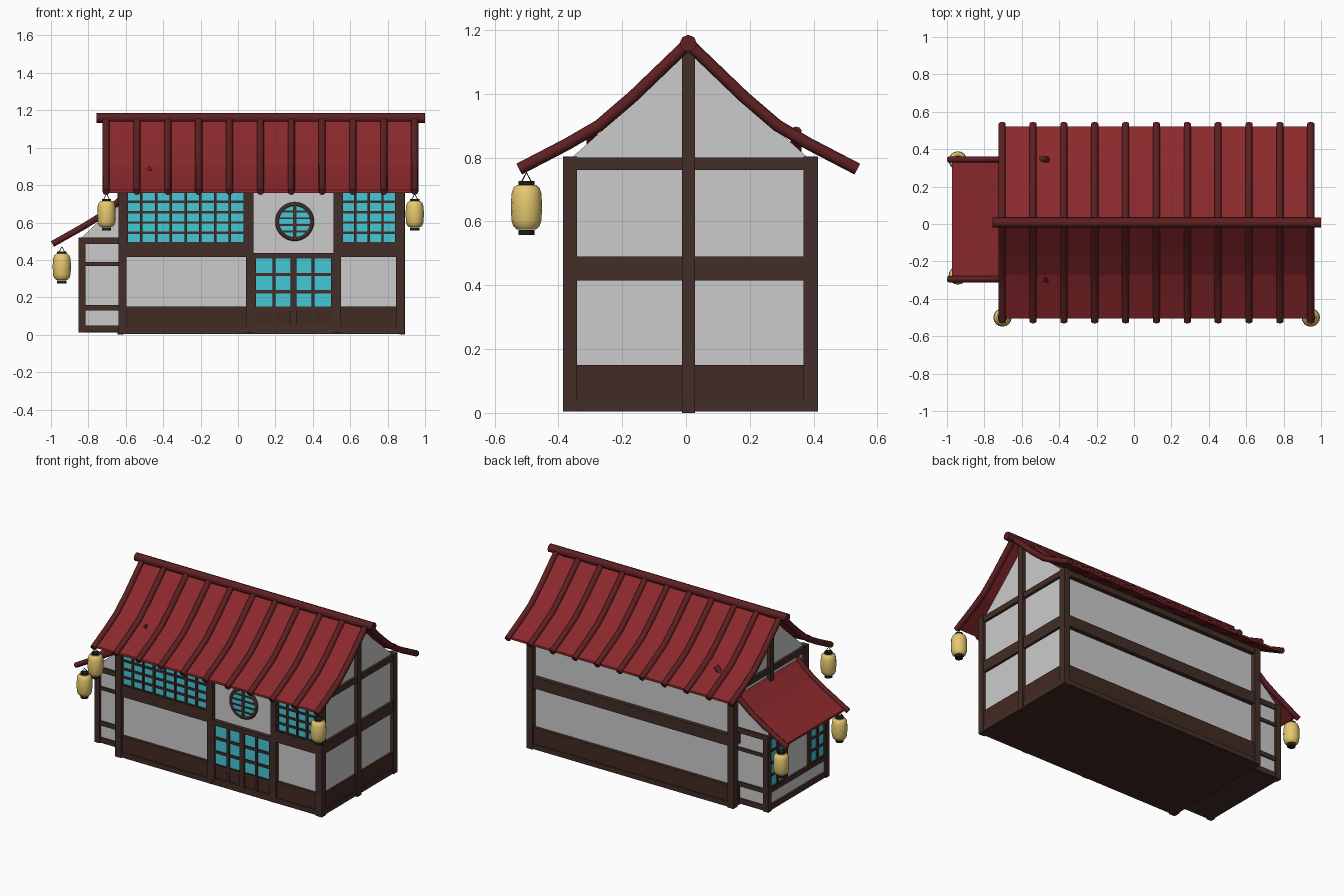
import bpy, bmesh, math
from mathutils import Matrix, Vector

if "Cube" in bpy.data.objects:
    bpy.data.objects.remove(bpy.data.objects["Cube"])


def material(name, rgb):
    m = bpy.data.materials.new(name)
    m.diffuse_color = (*rgb, 1)
    m.use_nodes = True
    m.node_tree.nodes["Principled BSDF"].inputs["Base Color"].default_value = m.diffuse_color
    return m


WOOD = material("dark_wood", (0.055, 0.027, 0.02))
BASE = material("base_wood", (0.055, 0.023, 0.016))
ROOF = material("red_roof", (0.26, 0.022, 0.025))
RIB = material("dark_red_rib", (0.11, 0.014, 0.016))
TEAL = material("teal_pane", (0.06, 0.58, 0.68))
GOLD = material("lantern_paper", (0.8, 0.58, 0.16))
BLACK = material("black_metal", (0.015, 0.012, 0.01))


def finish(name, bm, mat):
    bmesh.ops.recalc_face_normals(bm, faces=bm.faces)
    me = bpy.data.meshes.new(name)
    bm.to_mesh(me)
    bm.free()
    if mat:
        me.materials.append(mat)
    ob = bpy.data.objects.new(name, me)
    bpy.context.collection.objects.link(ob)
    return ob


def boxes(name, specs, mat=None):
    """Each spec is (x0, x1, y0, y1, z0, z1)."""
    bm = bmesh.new()
    for x0, x1, y0, y1, z0, z1 in specs:
        mtx = Matrix.Translation(((x0 + x1) / 2, (y0 + y1) / 2, (z0 + z1) / 2))
        bmesh.ops.create_cube(bm, size=1, matrix=mtx @ Matrix.Diagonal((x1 - x0, y1 - y0, z1 - z0, 1)))
    return finish(name, bm, mat)


def prism(name, pts, offset, mat=None):
    """Extrude a closed outline of 3D points along offset."""
    bm = bmesh.new()
    f = bm.faces.new([bm.verts.new(p) for p in pts])
    ext = bmesh.ops.extrude_face_region(bm, geom=[f], use_keep_orig=True)
    verts = [v for v in ext["geom"] if isinstance(v, bmesh.types.BMVert)]
    bmesh.ops.translate(bm, verts=verts, vec=Vector(offset))
    return finish(name, bm, mat)


def tubes(name, paths, radius, mat, res=2):
    cu = bpy.data.curves.new(name, 'CURVE')
    cu.dimensions = '3D'
    cu.bevel_depth, cu.bevel_resolution, cu.use_fill_caps = radius, res, True
    for path in paths:
        sp = cu.splines.new('POLY')
        sp.points.add(len(path) - 1)
        for p, co in zip(sp.points, path):
            p.co = (*co, 1)
    cu.materials.append(mat)
    ob = bpy.data.objects.new(name, cu)
    bpy.context.collection.objects.link(ob)
    return ob


def lathe(name, profile, at, mat, steps=16):
    bm = bmesh.new()
    vs = [bm.verts.new((r, 0, z)) for r, z in profile]
    es = [bm.edges.new(e) for e in zip(vs, vs[1:])]
    bmesh.ops.spin(bm, geom=vs + es, cent=(0, 0, 0), axis=(0, 0, 1), angle=2 * math.pi, steps=steps)
    bmesh.ops.remove_doubles(bm, verts=bm.verts, dist=1e-5)
    ob = finish(name, bm, mat)
    ob.location = at
    for p in ob.data.polygons:
        p.use_smooth = True
    ob.data.set_sharp_from_angle(angle=math.radians(40))
    return ob


def window(name, u0, u1, z0, z1, face, nu, nz, axis, bar=0.013):
    """Teal pane with a wooden lattice; face is the outer plane, inward is +."""
    def box(a, b, c, d, d0, d1):
        lo, hi = face + d0, face + d1
        return (a, b, lo, hi, c, d) if axis == 'x' else (lo, hi, a, b, c, d)
    boxes(name + "_pane", [box(u0, u1, z0, z1, 0.010, 0.03)], TEAL)
    bars = []
    for i in range(nu + 1):
        u = u0 + (u1 - u0) * i / nu
        bars.append(box(u - bar / 2, u + bar / 2, z0, z1, 0, 0.02))
    for i in range(nz + 1):
        z = z0 + (z1 - z0) * i / nz
        bars.append(box(u0, u1, z - bar / 2, z + bar / 2, 0.002, 0.02))
    boxes(name + "_lattice", bars, WOOD)


# Main house walls: one prism with curved gable
X0, X1, YF, YB, YC = -0.64, 0.89, -0.386, 0.414, 0.012
half = [(0.37, 0.01), (0.37, 0.80), (0.275, 0.885), (0.17, 0.98)]
outline = [(-0.62, YC - d, z) for d, z in half] + [(-0.62, YC, 1.14)] + \
          [(-0.62, YC + d, z) for d, z in reversed(half)]
prism("house_walls", outline, (1.49, 0, 0))
boxes("house_base", [(-0.632, 0.882, -0.376, 0.404, 0.005, 0.15)], BASE)

# Corner, gable and front posts
P = 0.045
posts = [(x, x + P, y, y + P, 0.005, 0.803) for x in (X0, X1 - P) for y in (YF, YB - P)]
posts += [(x, x + 0.03, -0.012, 0.028, 0.0, 1.14) for x in (X0 - 0.003, X1 - 0.027)]
posts += [(x, x + 0.04, YF, YF + 0.04, 0.01, 0.80) for x in (0.042, 0.51)]
boxes("house_posts", posts, WOOD)

# Horizontal beams on all four sides
beams = []
for z0, z1 in ((0.01, 0.042), (0.415, 0.49), (0.762, 0.80)):
    beams += [(x, x + 0.03, YF + 0.01, YB - 0.01, z0, z1) for x in (X0 + 0.004, X1 - 0.034)]
    beams.append((X0 + 0.01, X1 - 0.01, YB - 0.035, YB - 0.004, z0, z1))
    spans = ((X0, 0.06), (0.53, X1)) if z0 == 0.415 else ((X0, X1),)
    beams += [(a + 0.01, b - 0.01, YF + 0.004, YF + 0.03, z0, z1) for a, b in spans]
beams.append((0.07, 0.52, YF + 0.002, YF + 0.03, 0.412, 0.438))
boxes("house_beams", beams, WOOD)

# Front windows and sliding door
window("left_window", -0.595, 0.035, 0.49, 0.765, YF + 0.006, 8, 5, 'x')
window("right_window", 0.555, 0.845, 0.49, 0.765, YF + 0.006, 4, 5, 'x')
window("door", 0.088, 0.506, 0.045, 0.415, YF + 0.002, 4, 4, 'x', 0.017)
boxes("door_center_stile", [(0.28, 0.314, YF, YF + 0.02, 0.045, 0.415)], WOOD)

# Round window
cx, cz, R = 0.303, 0.605, 0.093
bm = bmesh.new()
bmesh.ops.create_cone(bm, cap_ends=True, segments=32, radius1=R, radius2=R, depth=0.03,
                      matrix=Matrix.Translation((cx, -0.362, cz)) @ Matrix.Rotation(math.pi / 2, 4, 'X'))
finish("round_pane", bm, TEAL)
ring = tubes("round_frame", [[(cx + R * math.cos(a), -0.372, cz + R * math.sin(a))
             for a in (i * math.tau / 32 for i in range(32))]], 0.011, WOOD)
ring.data.splines[0].use_cyclic_u = True
bars = [(cx - 0.009, cx + 0.009, -0.384, -0.37, cz - R, cz + R)]
for dz in (-0.054, -0.018, 0.018, 0.054):
    w = math.sqrt(R * R - dz * dz)
    bars.append((cx - w, cx + w, -0.382, -0.37, cz + dz - 0.005, cz + dz + 0.005))
boxes("round_bars", bars, WOOD)


def ribbon(pts, t):
    """Closed strip: the path plus the same path lowered by t."""
    return [Vector(p) for p in pts] + [Vector(p) - Vector((0, 0, t)) for p in reversed(pts)]


# Main roof: curved sheets, ribs and ridge pole
slope = [(0, 1.158), (0.1, 1.062), (0.175, 0.99), (0.28, 0.9), (0.38, 0.842), (0.53, 0.764)]
RY = 0.007
for side, s in (("front", -1), ("back", 1)):
    sheet = slope[:-1] + [(0.513, 0.773)]
    prism("roof_" + side, ribbon([(-0.71, RY + s * d, z) for d, z in sheet], 0.014), (1.665, 0, 0), ROOF)
    tubes("roof_ribs_" + side, [[(-0.705 + 0.165 * i, RY + s * d, z) for d, z in slope]
                                for i in range(11)], 0.019, RIB)
tubes("ridge_pole", [[(-0.757, RY, 1.158), (1.0, RY, 1.158)]], 0.027, RIB)

# Side annex body
A0, A1, AX = -0.285, 0.335, -0.852
prism("annex_walls", [(-0.835, A0, 0.02), (-0.835, A0, 0.52), (-0.76, A0, 0.592), (-0.61, A0, 0.71),
                      (-0.61, A0, 0.02)], (0, A1 - A0, 0))
frame = [(AX, AX + 0.037, y, y + 0.037, 0.012, 0.52) for y in (A0 - 0.014, A1 - 0.023)]
for z0, z1 in ((0.015, 0.05), (0.13, 0.16), (0.368, 0.39), (0.485, 0.52)):
    frame += [(AX + 0.01, -0.62, y, y + 0.02, z0, z1) for y in (A0 - 0.009, A1 - 0.011)]
    if z0 != 0.368:
        frame.append((AX + 0.004, AX + 0.03, A0, A1, z0, z1))
frame += [(AX + 0.003, AX + 0.03, y, y + 0.025, 0.14, 0.50) for y in (-0.11, 0.135)]
frame.append((-0.84, -0.6, A0, A1, 0.012, 0.025))
boxes("annex_frame", frame, WOOD)
window("annex_window_front", -0.262, -0.11, 0.16, 0.485, AX + 0.005, 2, 4, 'y')
window("annex_window_back", 0.16, 0.312, 0.16, 0.485, AX + 0.005, 2, 4, 'y')

# Annex roof, its upper end tucked through the main roof
lean = [(-0.462, 0.885), (-0.56, 0.79), (-0.64, 0.712), (-0.73, 0.638), (-0.82, 0.582), (-0.992, 0.485)]
low = lean[1:-1] + [(-0.972, 0.497)]
prism("annex_roof", ribbon([(x, -0.295, z) for x, z in low], 0.014), (0, 0.64, 0), ROOF)
tubes("annex_roof_ribs", [[(x, y, z) for x, z in lean] for y in (-0.295, 0.345)], 0.017, RIB)

# Paper lanterns with caps and wire hangers
body = [(0, -0.07), (0.03, -0.07), (0.041, -0.06), (0.047, -0.042), (0.049, 0),
        (0.047, 0.042), (0.041, 0.06), (0.03, 0.07), (0, 0.07)]
for i, (x, y, z) in enumerate([(-0.703, -0.5, 0.645), (0.945, -0.5, 0.645),
                               (-0.942, -0.275, 0.363), (-0.942, 0.34, 0.363)]):
    lathe(f"lantern_body_{i}", body, (x, y, z), GOLD)
    for part, c in (("top", 0.073), ("bottom", -0.08)):
        lathe(f"lantern_{part}_cap_{i}", [(0, c - 0.008), (0.025, c - 0.008), (0.025, c + 0.008), (0, c + 0.008)],
              (x, y, z), BLACK)
    dx, dy = (0.016, 0.016)
    tubes(f"lantern_hanger_{i}", [[(x - dx, y - dy, z + 0.078), (x, y, z + 0.108),
                                   (x + dx, y + dy, z + 0.078)]], 0.0025, BLACK, 0)
